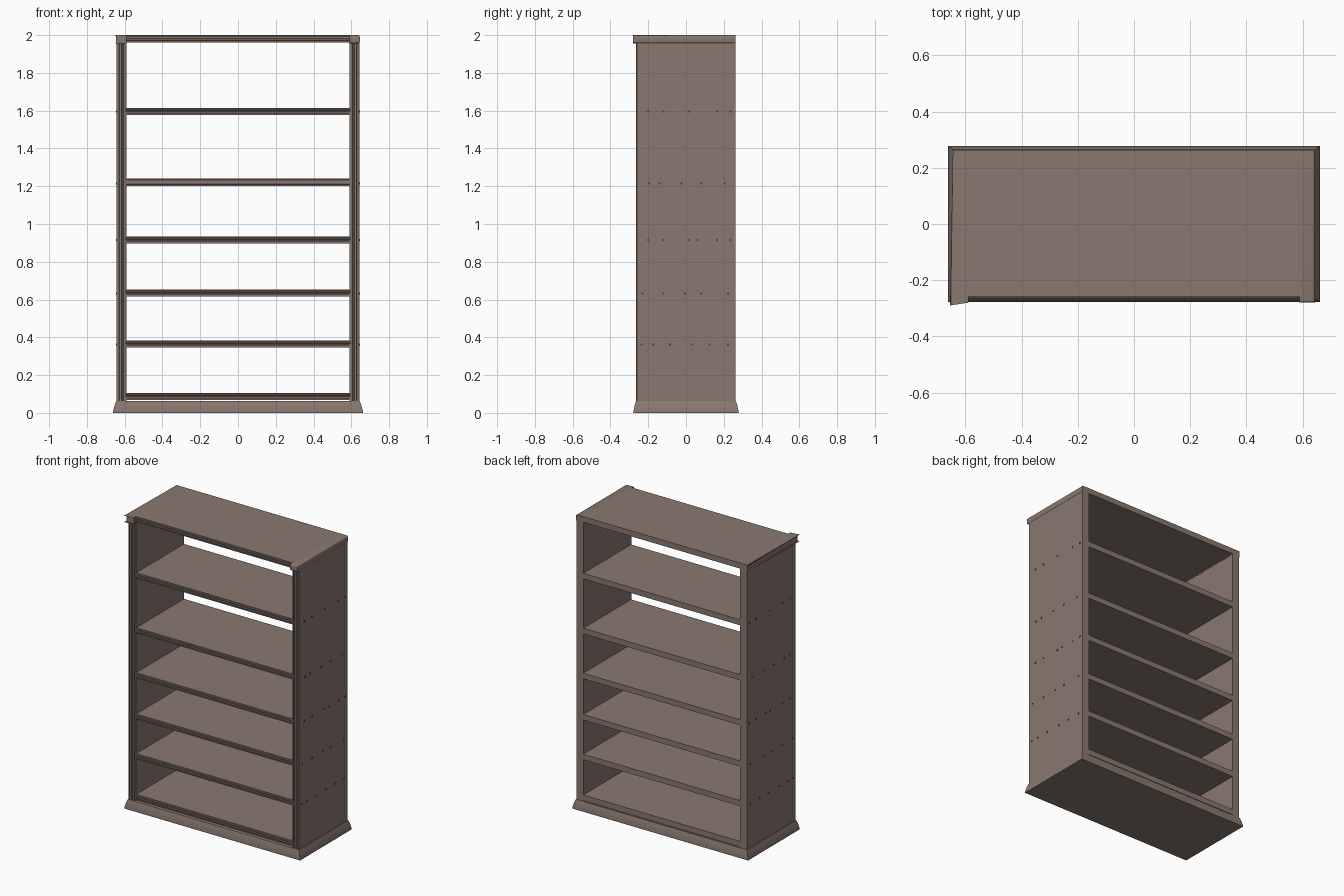
import bpy, bmesh, math

if "Cube" in bpy.data.objects:
    bpy.data.objects.remove(bpy.data.objects["Cube"])

wood = bpy.data.materials.new("dark_brown_wood")
wood.diffuse_color = (0.25, 0.19, 0.16, 1)
wood.use_nodes = True
wood.node_tree.nodes["Principled BSDF"].inputs["Base Color"].default_value = wood.diffuse_color
dark = bpy.data.materials.new("dark_nail_metal")
dark.diffuse_color = (0.07, 0.055, 0.048, 1)
dark.use_nodes = True
dark.node_tree.nodes["Principled BSDF"].inputs["Base Color"].default_value = dark.diffuse_color


def finish(name, bm, mat=wood):
    bmesh.ops.recalc_face_normals(bm, faces=bm.faces[:])
    me = bpy.data.meshes.new(name)
    bm.to_mesh(me)
    bm.free()
    me.materials.append(mat)
    ob = bpy.data.objects.new(name, me)
    bpy.context.collection.objects.link(ob)
    bpy.ops.object.select_all(action='DESELECT')
    ob.select_set(True)
    bpy.context.view_layer.objects.active = ob
    bpy.ops.object.shade_smooth_by_angle(angle=math.radians(35))
    return ob


def extrude(name, pts, vec):
    """Close a 3D outline and sweep it along vec."""
    bm = bmesh.new()
    f = bm.faces.new([bm.verts.new(p) for p in pts])
    r = bmesh.ops.extrude_face_region(bm, geom=[f])
    verts = [g for g in r["geom"] if isinstance(g, bmesh.types.BMVert)]
    bmesh.ops.translate(bm, verts=verts, vec=vec)
    return finish(name, bm)


# Plinth: short upright lip, then a slope inwards
bm = bmesh.new()
rings = []
for hx, hy, z in [(0.662, 0.278, 0), (0.662, 0.278, 0.008), (0.653, 0.272, 0.04), (0.645, 0.265, 0.062)]:
    rings.append([bm.verts.new((sx * hx, sy * hy, z))
                  for sx, sy in [(-1, -1), (1, -1), (1, 1), (-1, 1)]])
for a, b in zip(rings, rings[1:]):
    for i in range(4):
        j = (i + 1) % 4
        bm.faces.new((a[i], a[j], b[j], b[i]))
bm.faces.new(rings[0])
bm.faces.new(rings[-1])
finish("plinth", bm)

# Shelves with a grooved front edge; (depth, height) from the front underside
edge = [(0.008, 0), (0.008, 0.008), (0.0, 0.010), (0.0, 0.017), (0.007, 0.019),
        (0.007, 0.022), (0.0, 0.024), (0.0, 0.031), (0.006, 0.033), (0.006, 0.038)]


def shelf(name, z, front):
    pts = [(-0.595, front + d, z + h) for d, h in edge]
    pts += [(-0.595, 0.262, z + 0.038), (-0.595, 0.262, z)]
    extrude(name, pts, (1.19, 0, 0))


heights = [0.067, 0.345, 0.615, 0.896, 1.202, 1.576]
for i, z in enumerate(heights):
    shelf(f"shelf_{i + 1}", z, -0.258)
shelf("top_board", 1.962, -0.264)

# Side panels with a reeded front edge
side = [(0.590, 0.262), (0.590, -0.254), (0.597, -0.256), (0.597, -0.262), (0.606, -0.265),
        (0.609, -0.257), (0.613, -0.257), (0.616, -0.265), (0.627, -0.265),
        (0.630, -0.257), (0.634, -0.257), (0.636, -0.263), (0.642, -0.260), (0.642, 0.262)]
for s, tag in [(-1, "left"), (1, "right")]:
    extrude(f"{tag}_side_panel", [(s * x, y, 0.06) for x, y in side], (0, 0, 1.905))

    # Rounded cap on top of the side, overhanging at the front
    bm = bmesh.new()
    bmesh.ops.create_cube(bm, size=1)
    for v in bm.verts:
        v.co = (s * (0.617 + v.co.x * 0.056), -0.009 + v.co.y * 0.542, 1.978 + v.co.z * 0.044)
    rim = [e for e in bm.edges
           if all(v.co.y < 0 for v in e.verts) and abs(e.verts[0].co.x - e.verts[1].co.x) > 0.01
           or all(abs(v.co.x) > 0.63 for v in e.verts)
           and abs(e.verts[0].co.y - e.verts[1].co.y) > 0.1]
    bmesh.ops.bevel(bm, geom=rim, offset=0.010, segments=4, profile=0.5, affect='EDGES')
    finish(f"{tag}_side_cap", bm)

# Small nail heads in the sides at every shelf
nails = {1.595: (-0.20, -0.12, 0.015, 0.165, 0.235),
         1.215: (-0.195, -0.14, -0.025, 0.08, 0.205),
         0.915: (-0.20, -0.12, 0.015, 0.06, 0.165, 0.235),
         0.632: (-0.23, -0.12, -0.005, 0.08, 0.222),
         0.362: (-0.235, -0.175, -0.085, 0.03, 0.125, 0.222)}
for s, tag in [(-1, "left"), (1, "right")]:
    bm = bmesh.new()
    for z, ys in nails.items():
        for y in ys:
            r = bmesh.ops.create_cone(bm, cap_ends=True, segments=8, radius1=0.006,
                                      radius2=0.006, depth=0.008)
            for v in r["verts"]:
                x0, y0, z0 = v.co
                v.co = (s * (0.641 + z0), y + y0, z + x0)
    finish(f"{tag}_nail_heads", bm, dark)
